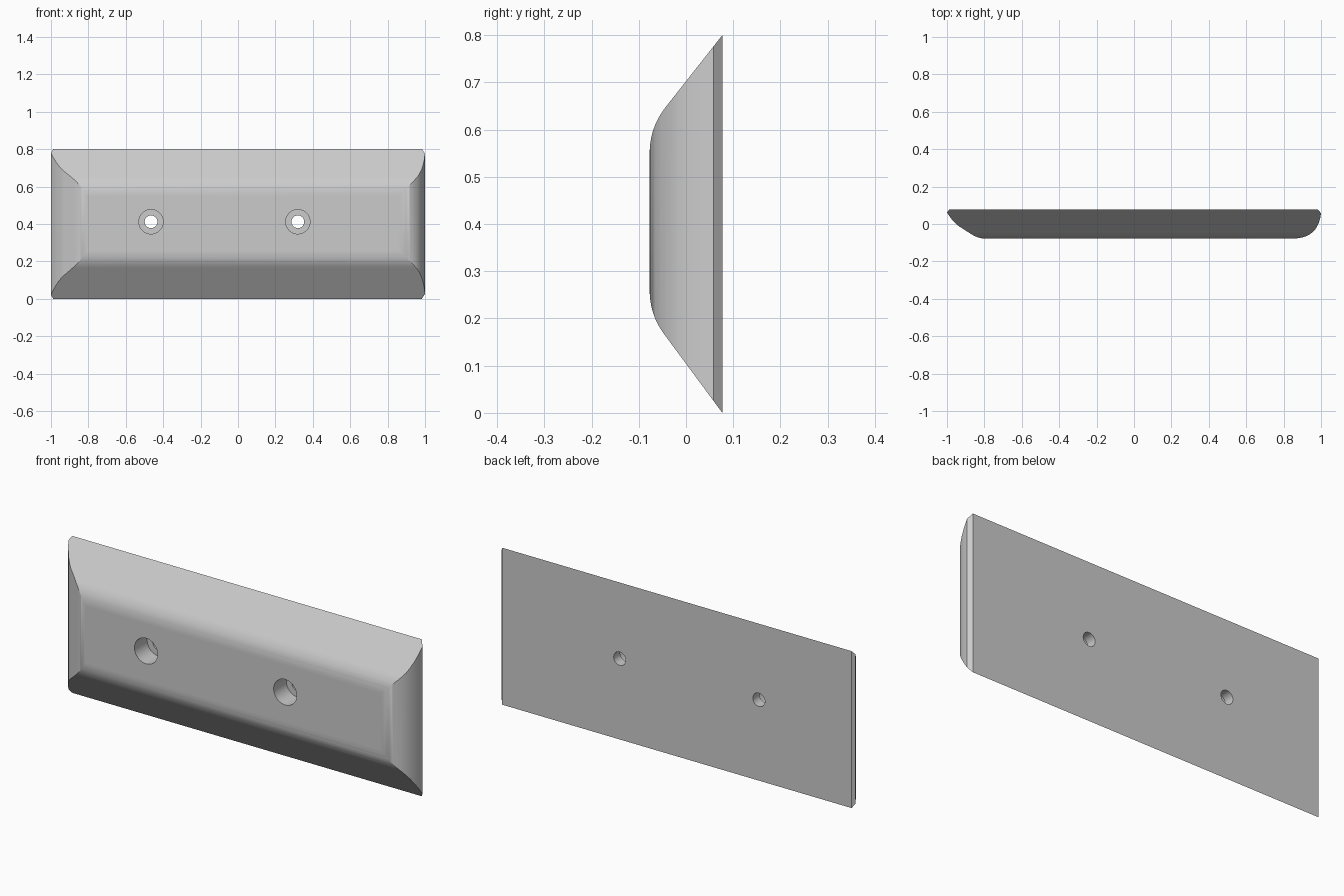
import bpy
import bmesh
from math import radians
from mathutils import Vector

cube = bpy.data.objects.get("Cube")
if cube:
    bpy.data.objects.remove(cube, do_unlink=True)

grey = bpy.data.materials.new("plain_grey")
grey.use_nodes = True
grey.diffuse_color = (0.6, 0.6, 0.6, 1)
grey.node_tree.nodes["Principled BSDF"].inputs["Base Color"].default_value = (0.6, 0.6, 0.6, 1)


def curve(a, corner, b, steps=10):
    """Rounded corner from a to b, tangent to the lines through corner."""
    a, c, b = Vector(a), Vector(corner), Vector(b)
    ts = [i / steps for i in range(steps + 1)]
    return [a * (1 - t) ** 2 + c * 2 * t * (1 - t) + b * t * t for t in ts]


def prism(name, points, direction):
    """Extrude a closed outline along a direction."""
    bm = bmesh.new()
    face = bm.faces.new([bm.verts.new(p) for p in points])
    ext = bmesh.ops.extrude_face_region(bm, geom=[face])
    verts = [v for v in ext["geom"] if isinstance(v, bmesh.types.BMVert)]
    bmesh.ops.translate(bm, verts=verts, vec=direction)
    bmesh.ops.recalc_face_normals(bm, faces=bm.faces)
    mesh = bpy.data.meshes.new(name)
    bm.to_mesh(mesh)
    bm.free()
    obj = bpy.data.objects.new(name, mesh)
    bpy.context.collection.objects.link(obj)
    return obj


def cut(target, tool, operation):
    """Apply a boolean and discard the tool."""
    mod = target.modifiers.new("cut", "BOOLEAN")
    mod.operation, mod.solver, mod.object = operation, "EXACT", tool
    bpy.ops.object.select_all(action="DESELECT")
    bpy.context.view_layer.objects.active = target
    target.select_set(True)
    bpy.ops.object.modifier_apply(modifier=mod.name)
    bpy.data.objects.remove(tool, do_unlink=True)


# Plate with sloping long sides
BACK, FRONT = 0.077, -0.077
side = [(BACK, 0)]
side += curve((-0.045, 0.165), (FRONT, 0.207), (FRONT, 0.26))
side += curve((FRONT, 0.55), (FRONT, 0.605), (-0.042, 0.649))
side += [(BACK, 0.8)]
plate = prism("mounting_plate", [(-1.1, y, z) for y, z in side], (2.2, 0, 0))
plate.data.materials.append(grey)

# Ends: shallow double curve on one side, full round on the other
plan = [(-0.97, 0.095), (-0.988, BACK)]
plan += curve((-1, 0.062), (-0.965, 0.003), (-0.92, -0.022))
plan += curve((-0.88, -0.048), (-0.836, -0.0775), (-0.8, -0.0775))
plan += curve((0.85, -0.0775), (0.985, -0.0775), (1, 0.058))
plan += [(0.983, BACK), (0.966, 0.095)]
ends = prism("end_outline", [(p[0], p[1], -0.1) for p in plan], (0, 0, 1))
cut(plate, ends, "INTERSECT")

# Counterbored screw holes
for x in (-0.465, 0.32):
    for radius, y, depth in ((0.034, 0, 0.4), (0.065, -0.075, 0.2)):
        bpy.ops.mesh.primitive_cylinder_add(
            vertices=48, radius=radius, depth=depth,
            location=(x, y, 0.412), rotation=(radians(90), 0, 0))
        cut(plate, bpy.context.object, "DIFFERENCE")

# Smooth curves with crisp edges
bpy.ops.object.shade_smooth_by_angle(angle=radians(25))
normals = plate.modifiers.new("even_normals", "WEIGHTED_NORMAL")
normals.keep_sharp = True
